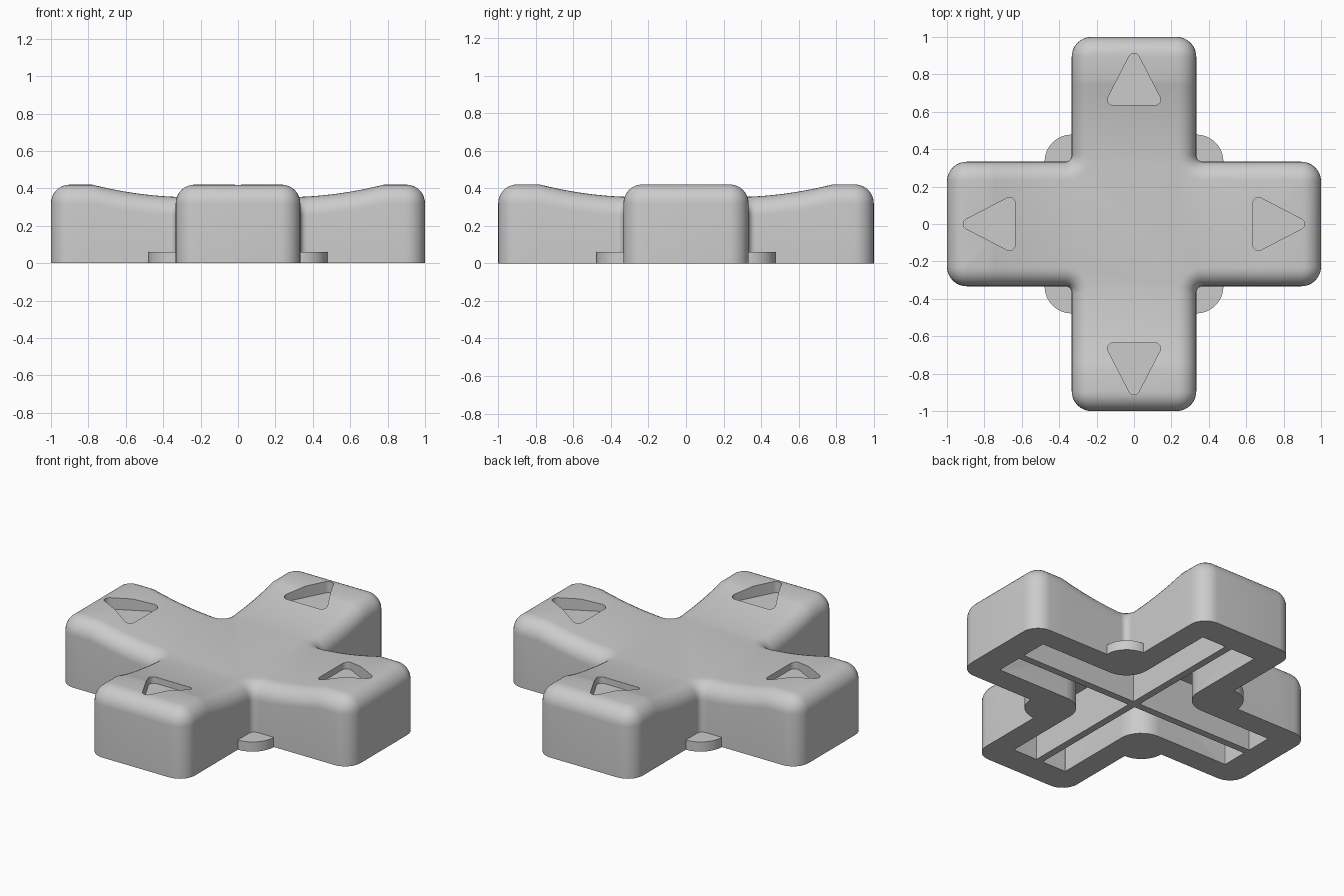
import bpy, bmesh
from math import sin, cos, radians, pi
from mathutils import Matrix, Vector

cube = bpy.data.objects.get("Cube")
if cube:
    bpy.data.objects.remove(cube, do_unlink=True)

HALF, LENGTH, TOP, FILLET = 0.333, 1.0, 0.42, 0.1
WALL, RIB, CEILING = 0.145, 0.045, 0.27

grey = bpy.data.materials.new("plain grey")
grey.use_nodes = True
grey.diffuse_color = (0.6, 0.6, 0.6, 1)
grey.node_tree.nodes["Principled BSDF"].inputs["Base Color"].default_value = (0.6, 0.6, 0.6, 1)


def arc(cx, cy, r, a0, a1, n=8):
    angles = [radians(a0 + (a1 - a0) * i / n) for i in range(n + 1)]
    return [(cx + r * cos(a), cy + r * sin(a)) for a in angles]


def plus_outline(w, l, r_out, r_in, inset=0.0):
    """Plus shape with rounded tips and rounded inner corners."""
    arm = arc(w + r_in, -w - r_in, r_in + inset, 180, 90)
    arm += arc(l - r_out, r_out - w, r_out - inset, -90, 0)
    arm += arc(l - r_out, w - r_out, r_out - inset, 0, 90)
    pts = []
    for k in range(4):
        turn = Matrix.Rotation(k * pi / 2, 2)
        pts += [turn @ Vector(p) for p in arm]
    return pts


def loft(name, rings):
    """Solid through (outline, height) rings, capped at both ends."""
    bm = bmesh.new()
    loops = [[bm.verts.new((p[0], p[1], z)) for p in pts] for pts, z in rings]
    n = len(loops[0])
    for a, b in zip(loops, loops[1:]):
        for i in range(n):
            j = (i + 1) % n
            bm.faces.new((a[i], a[j], b[j], b[i]))
    bm.faces.new(loops[0][::-1])
    bm.faces.new(loops[-1])
    return finish(name, bm)


def finish(name, bm):
    bmesh.ops.recalc_face_normals(bm, faces=bm.faces)
    mesh = bpy.data.meshes.new(name)
    bm.to_mesh(mesh)
    bm.free()
    mesh.materials.append(grey)
    obj = bpy.data.objects.new(name, mesh)
    bpy.context.collection.objects.link(obj)
    return obj


def activate(obj):
    bpy.ops.object.select_all(action='DESELECT')
    obj.select_set(True)
    bpy.context.view_layer.objects.active = obj


def cut(obj, cutter):
    mod = obj.modifiers.new("cut", 'BOOLEAN')
    mod.operation = 'DIFFERENCE'
    mod.solver = 'EXACT'
    mod.object = cutter
    activate(obj)
    bpy.ops.object.modifier_apply(modifier=mod.name)
    bpy.data.objects.remove(cutter, do_unlink=True)


def dish(x, y):
    """Height of the top: flat centre, rising towards flat tips."""
    t = (max(abs(x), abs(y)) - 0.25) / 0.53
    return 0.353 + (TOP - 0.353) * min(max(t, 0), 1) ** 2


# Body: plus shape with a rounded top edge
rings = [(plus_outline(HALF, LENGTH, FILLET + 0.005, 0.035), 0.0)]
for i in range(9):
    a = i / 8 * pi / 2
    inset = FILLET * (1 - cos(a))
    rings.append((plus_outline(HALF, LENGTH, FILLET + 0.005, 0.035, inset),
                  TOP - FILLET + FILLET * sin(a)))
body = loft("pad_body", rings)

# Slice the arms crosswise, then sink the middle of the top
bm = bmesh.new()
bm.from_mesh(body.data)
for k in range(13):
    s = 0.34 + 0.44 * k / 12
    for axis in ((1, 0, 0), (-1, 0, 0), (0, 1, 0), (0, -1, 0)):
        bmesh.ops.bisect_plane(bm, geom=bm.verts[:] + bm.edges[:] + bm.faces[:],
                               dist=1e-5, plane_co=Vector(axis) * s, plane_no=axis)
for v in bm.verts:
    if v.co.z > 0.1:
        v.co.z += dish(v.co.x, v.co.y) - TOP
bm.to_mesh(body.data)
bm.free()

# Hollow underside
cavity = plus_outline(HALF - WALL, 0.825, 0.004, WALL)
cut(body, loft("cavity_cutter", [(cavity, -0.1), (cavity, CEILING)]))

# Sunken direction arrows
arrow = arc(0.882, 0, 0.03, -62, 62) + arc(0.665, 0.112, 0.03, 62, 180) \
    + arc(0.665, -0.112, 0.03, 180, 298)
for k in range(4):
    cutter = loft("arrow_cutter", [(arrow, 0.35), (arrow, 0.6)])
    cutter.data.transform(Matrix.Rotation(k * pi / 2, 4, 'Z'))
    cut(body, cutter)

# Crossed ribs inside the cavity
for name, sx, sy in (("rib_across", 1.65, RIB), ("rib_along", RIB, 1.65)):
    bm = bmesh.new()
    bmesh.ops.create_cube(bm, size=1)
    height = CEILING + 0.01
    bmesh.ops.transform(bm, verts=bm.verts, matrix=Matrix.Translation((0, 0, height / 2))
                        @ Matrix.Diagonal((sx, sy, height, 1)))
    finish(name, bm)

# Low round flanges in the four inner corners
tab = [(HALF - 0.01, HALF - 0.01)] + arc(HALF, HALF, WALL, -4, 94, 14)
tabs = []
for k in range(4):
    flange = loft("corner_flange_%d" % (k + 1), [(tab, 0.0), (tab, 0.06)])
    flange.data.transform(Matrix.Rotation(k * pi / 2, 4, 'Z'))
    tabs.append(flange)

# Smooth shading with sharp edges kept
for obj in [body] + tabs:
    activate(obj)
    bpy.ops.object.shade_smooth_by_angle(angle=radians(35))
